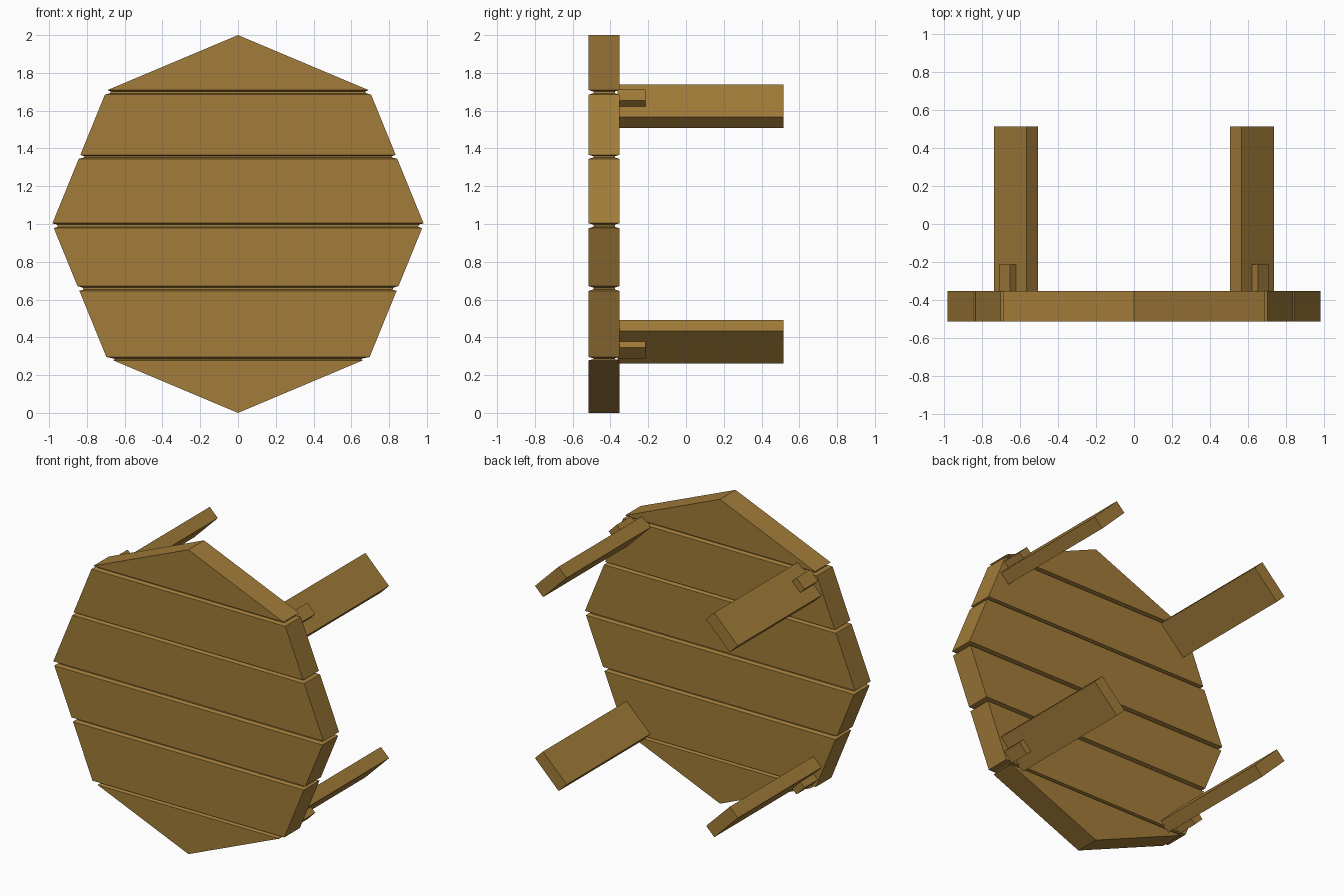
import bpy, bmesh, math
from mathutils import Matrix, Vector

cube = bpy.data.objects.get("Cube")
if cube:
    bpy.data.objects.remove(cube, do_unlink=True)

wood = bpy.data.materials.new("brown wood")
wood.use_nodes = True
colour = (0.36, 0.20, 0.041, 1)
wood.diffuse_color = colour
wood.node_tree.nodes["Principled BSDF"].inputs["Base Color"].default_value = colour

FRONT, BACK, TIP = -0.515, -0.353, 0.515
WIDTH = 0.984  # the octagon is slightly narrower than tall


def finish(name, bm):
    bmesh.ops.recalc_face_normals(bm, faces=bm.faces)
    mesh = bpy.data.meshes.new(name)
    bm.to_mesh(mesh)
    bm.free()
    mesh.materials.append(wood)
    obj = bpy.data.objects.new(name, mesh)
    bpy.context.collection.objects.link(obj)
    return obj


def half_width(z):
    """Half width of the octagon, with corners at top and bottom, at height z."""
    d, c = abs(z - 1), math.sqrt(0.5)
    if d > c:
        return WIDTH * c * max(0, 1 - d) / (1 - c)
    return WIDTH * (1 - d * (1 - c) / c)


# Tabletop: planks lofted from rectangles, with sloped grooves between them
grooves = [(0.278, 0.296), (0.646, 0.671), (0.978, 1.004), (1.345, 1.366), (1.685, 1.709)]
sections = [(0, 0)]
for low, high in grooves:
    sections += [(low, 0), (low + 0.007, 0.024), (high - 0.007, 0.024), (high, 0)]
sections.append((2, 0))

bm = bmesh.new()
previous = None
for z, inset in sections:
    w = max(0, half_width(z) - inset)
    ring = [bm.verts.new((x, y, z)) for x, y in (
        (-w, FRONT + inset), (w, FRONT + inset), (w, BACK - inset), (-w, BACK - inset))]
    if previous:
        for i in range(4):
            j = (i + 1) % 4
            bm.faces.new((previous[i], previous[j], ring[j], ring[i]))
    previous = ring
bmesh.ops.remove_doubles(bm, verts=bm.verts, dist=0.0001)
finish("plank_tabletop", bm)


def block(name, angle, radius, thick, wide, y0, y1):
    """Box along y, placed on a circle round the tabletop centre."""
    bm = bmesh.new()
    bmesh.ops.create_cube(bm, size=1)
    bmesh.ops.scale(bm, vec=(thick, y1 - y0, wide), verts=bm.verts)
    bmesh.ops.translate(bm, vec=(radius, (y0 + y1) / 2, 0), verts=bm.verts)
    bmesh.ops.rotate(bm, cent=(0, 0, 0), matrix=Matrix.Rotation(-angle, 3, "Y"), verts=bm.verts)
    bmesh.ops.translate(bm, vec=Vector((0, 0, 1)), verts=bm.verts)
    finish(name, bm)


# Four legs, each with a small bracing block on its outer face
for i, corner in enumerate(("upper_left", "upper_right", "lower_right", "lower_left")):
    angle = math.radians(45 + 90 * i)
    block(corner + "_leg", angle, 0.88, 0.083, 0.243, BACK - 0.01, TIP)
    block(corner + "_brace", angle, 0.943, 0.044, 0.083, BACK - 0.01, -0.214)
